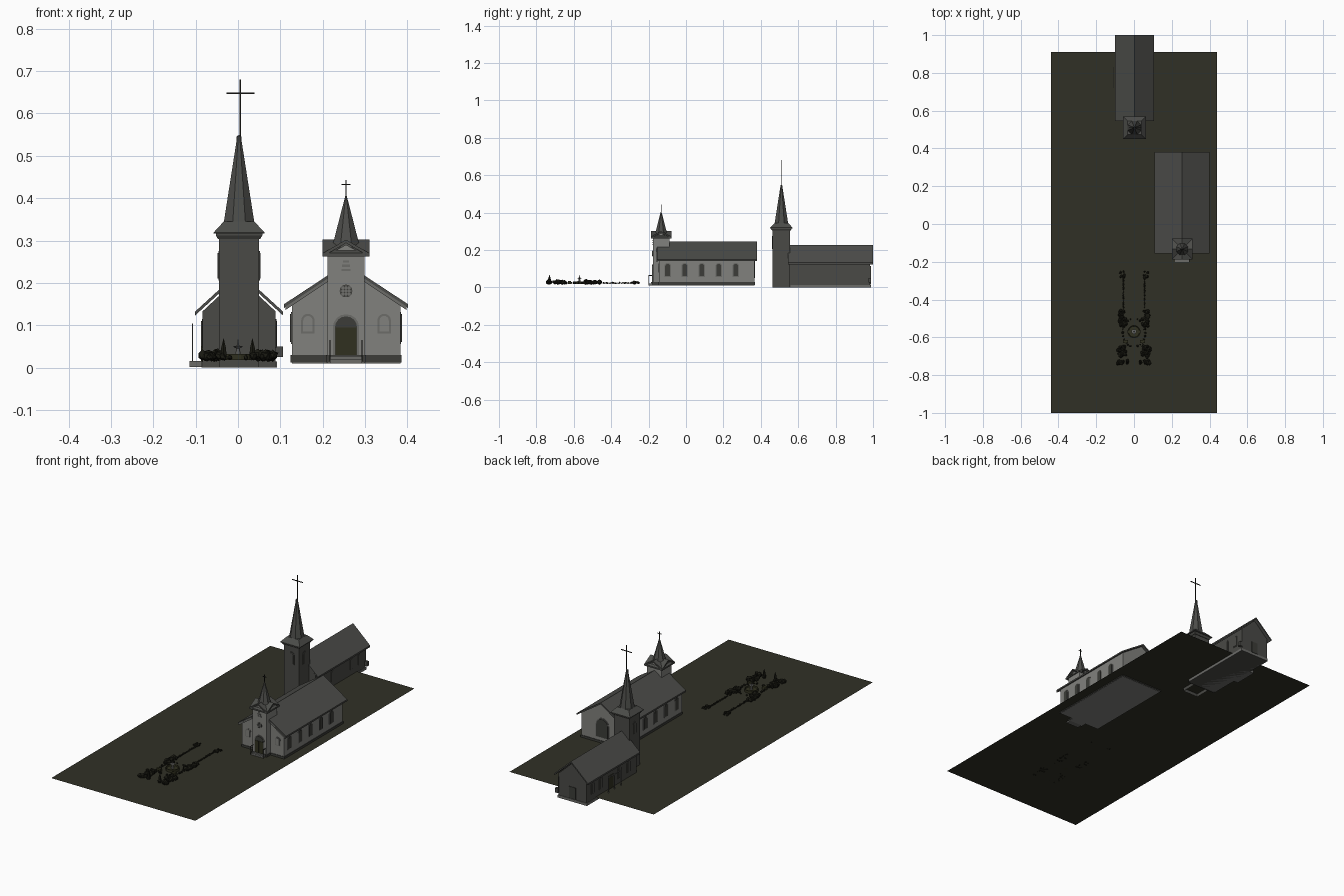
import bpy, bmesh, math, random
from mathutils import Vector

random.seed(4)
if "Cube" in bpy.data.objects:
    bpy.data.objects.remove(bpy.data.objects["Cube"], do_unlink=True)


def material(name, r, g, b):
    m = bpy.data.materials.new(name)
    m.use_nodes = True
    m.diffuse_color = (r, g, b, 1)
    m.node_tree.nodes["Principled BSDF"].inputs["Base Color"].default_value = (r, g, b, 1)
    return m


GRASS = material("dark grass", .030, .030, .019)
PALE = material("pale wall", .22, .22, .205)
TRIM = material("grey trim", .15, .15, .14)
ROOF = material("grey roof", .072, .073, .067)
STONE = material("dark wall", .068, .068, .061)
GLASS = material("window glass", .045, .046, .040)
DOOR = material("olive wood", .030, .030, .014)
HEDGE = material("hedge", .010, .010, .006)
IRON = material("iron", .012, .012, .010)


def finish(name, bm, mat):
    bmesh.ops.recalc_face_normals(bm, faces=bm.faces)
    me = bpy.data.meshes.new(name)
    bm.to_mesh(me)
    bm.free()
    me.materials.append(mat)
    ob = bpy.data.objects.new(name, me)
    bpy.context.collection.objects.link(ob)
    return ob


def prism(name, mat, axis, profile, a, b, bottom=True):
    """Extrude a 2D outline along an axis from a to b."""
    def put(p, d):
        return {"x": (d, p[0], p[1]), "y": (p[0], d, p[1]), "z": (p[0], p[1], d)}[axis]
    bm = bmesh.new()
    lo = [bm.verts.new(put(p, a)) for p in profile]
    hi = [bm.verts.new(put(p, b)) for p in profile]
    if bottom:
        bm.faces.new(lo)
    bm.faces.new(hi)
    for i in range(len(lo)):
        j = (i + 1) % len(lo)
        bm.faces.new((lo[i], lo[j], hi[j], hi[i]))
    return finish(name, bm, mat)


def box(name, mat, x0, x1, y0, y1, z0, z1, bottom=True):
    return prism(name, mat, "z", [(x0, y0), (x1, y0), (x1, y1), (x0, y1)], z0, z1, bottom)


def gable_wall(name, mat, axis, c, half, base, eave, ridge, a, b):
    prism(name, mat, axis, [(c - half, base), (c + half, base), (c + half, eave),
                            (c, ridge), (c - half, eave)], a, b)


def gable_roof(name, mat, axis, c, half, eave, ridge, thick, a, b):
    prism(name, mat, axis, [(c - half, eave), (c, ridge), (c + half, eave),
                            (c + half, eave - thick), (c, ridge - thick),
                            (c - half, eave - thick)], a, b)


def arch(c, half, z0, z1):
    spring = z1 - half
    curve = [(c + half * math.cos(t * math.pi / 8), spring + half * math.sin(t * math.pi / 8))
             for t in range(9)]
    return [(c - half, z0), (c + half, z0)] + curve


def window(name, axis, c, half, z0, z1, face, out, frame=TRIM, glass=GLASS):
    """Arched plate with a surrounding frame, standing just off a wall."""
    d = math.copysign(1, out)
    prism(name + "_frame", frame, axis, arch(c, half + .005, z0 - .004, z1 + .005), face - d * .002, face + d * .002)
    prism(name, glass, axis, arch(c, half, z0, z1), face, face + d * .004)


def loft(name, mat, cx, cy, rings, sides):
    """Stack of regular rings (half width, height); zero width closes to a point."""
    bm = bmesh.new()
    prev = None
    for r, z in rings:
        rad = r / math.cos(math.pi / sides)
        n = sides if r > 0 else 1
        ring = [bm.verts.new((cx + rad * math.cos((i + .5) * math.tau / sides),
                              cy + rad * math.sin((i + .5) * math.tau / sides), z)) for i in range(n)]
        if prev is None:
            bm.faces.new(ring)
        else:
            for i in range(sides):
                j = (i + 1) % sides
                top = [ring[0]] if n == 1 else [ring[j], ring[i]]
                bm.faces.new([prev[i], prev[j]] + top)
        prev = ring
    if len(prev) > 1:
        bm.faces.new(prev)
    return finish(name, bm, mat)


def cross(name, x, y, z0, z1, arm_z, arm, t):
    box(name + "_post", IRON, x - t, x + t, y - t, y + t, z0, z1)
    box(name + "_arm", IRON, x - arm, x + arm, y - t, y + t, arm_z - t, arm_z + t)


# Lawn: a single sheet
bm = bmesh.new()
bm.faces.new([bm.verts.new(p) for p in ((-.44, -1, .018), (.44, -1, .018), (.44, .91, .018), (-.44, .91, .018))])
finish("lawn", bm, GRASS)

# Pale chapel: hall, roof and foundation
CX = .255
gable_wall("chapel_hall", PALE, "y", CX, .128, .01, .152, .236, -.145, .365)
gable_roof("chapel_roof", ROOF, "y", CX, .146, .15, .246, .009, -.155, .38)
gable_roof("chapel_verge", TRIM, "y", CX, .143, .144, .239, .008, -.157, -.152)
box("chapel_foundation", GLASS, CX - .131, CX + .131, -.148, .368, .012, .03)
for side in (-1, 1):
    wall = CX + side * .128
    for i in range(5):
        window("chapel_side_window", "x", -.098 + i * .091, .013, .06, .126, wall, side)
    c = CX + side * .09
    window("chapel_front_window", "y", c, .011, .085, .122, -.145, -1, TRIM, PALE)
window("chapel_back_window", "y", CX, .035, .05, .15, .365, 1)

# Chapel bell tower with its door, round window and louvres
TY = -.133
box("chapel_tower", PALE, CX - .044, CX + .044, TY - .044, TY + .044, .01, .268)
box("chapel_tower_foundation", GLASS, CX - .047, CX + .047, TY - .047, TY, .012, .03)
window("chapel_door", "y", CX, .026, .03, .121, TY - .044, -1, TRIM, GLASS)
for side in (-1, 1):
    x = CX + side * .0125
    box("chapel_door_leaf", DOOR, x - .012, x + .012, TY - .05, TY - .046, .03, .095)
wheel = [(CX + .015 * math.cos(i * math.tau / 16), .181 + .015 * math.sin(i * math.tau / 16)) for i in range(16)]
prism("round_window", GLASS, "y", wheel, TY - .046, TY - .042)
for k in (-1, 0, 1):
    box("round_window_bar", PALE, CX + k * .007 - .001, CX + k * .007 + .001, TY - .048, TY - .045, .168, .194)
    box("round_window_rail", PALE, CX - .013, CX + .013, TY - .048, TY - .045, .180 + k * .007, .182 + k * .007)
for k in range(3):
    w = .011 - k * .002
    box("louvre", TRIM, CX - w, CX + w, TY - .047, TY - .043, .228 + k * .01, .233 + k * .01)

# Crossed gables, spire and cross above the bell tower
for axis, c, d in (("y", CX, TY), ("x", TY, CX)):
    gable_wall("belfry_gable", PALE, axis, c, .044, .25, .266, .29, d - .044, d + .044)
    gable_roof("belfry_roof", ROOF, axis, c, .055, .27, .302, .008, d - .055, d + .055)
loft("chapel_spire", ROOF, CX, TY, [(.034, .28), (.0, .412)], 8)
cross("chapel_cross", CX, TY, .40, .443, .432, .011, .0015)

# Chapel steps and handrails
for k in range(2):
    box("chapel_step", TRIM, CX - .038, CX + .038, -.2 + k * .012, -.17, .01, .02 + k * .008)
for side in (-1, 1):
    x = CX + side * .038
    box("handrail", IRON, x - .001, x + .001, -.201, -.178, .062, .065)
    for y in (-.2, -.18):
        box("handrail_post", IRON, x - .001, x + .001, y - .001, y + .001, .015, .065)

# Dark church: nave, roof and side porch slab
NX = .0025
gable_wall("church_nave", STONE, "y", NX, .086, .0, .133, .213, .55, .985)
gable_roof("church_roof", ROOF, "y", NX, .104, .132, .227, .009, .545, 1.0)
box("church_plinth", TRIM, NX - .089, NX + .089, .56, .988, 0, .014)
box("side_porch_slab", TRIM, -.115, -.08, .71, .84, .002, .016)
box("side_porch_rail", TRIM, -.109, -.106, .72, .83, .098, .104)
for y in (.722, .775, .828):
    box("side_porch_post", TRIM, -.109, -.106, y - .002, y + .002, .016, .1)
box("side_door", DOOR, -.087, -.083, .755, .795, .016, .09)
for side in (-1, 1):
    for y in (.62, .70, .86, .93):
        window("nave_window", "x", y, .011, .05, .11, NX + side * .086, side, STONE, STONE)
box("back_door", GLASS, NX - .02, NX + .02, .984, .988, .016, .08)
box("rear_vent", STONE, .088, .106, .975, .99, .025, .05)
box("rear_drain", STONE, .087, .091, .983, .988, .03, .115)

# Church tower, open underneath, with flared spire and tall cross
SY = .51
box("church_tower", STONE, NX - .047, NX + .047, SY - .047, SY + .047, 0, .312, bottom=False)
loft("tower_cornice", STONE, NX, SY, [(.05, .304), (.055, .312), (.055, .318)], 4)
loft("spire_skirt", ROOF, NX, SY, [(.06, .316), (.06, .319), (.036, .345)], 4)
loft("church_spire", ROOF, NX, SY, [(.036, .343), (.006, .535), (.006, .545), (0, .55)], 8)
for side in (-1, 1):
    window("tower_window", "x", SY, .012, .21, .27, NX + side * .047, side, STONE, STONE)
window("tower_window_front", "y", NX, .012, .21, .27, SY - .047, -1, STONE, STONE)
cross("church_cross", NX + .003, SY, .54, .68, .648, .033, .0018)


# Formal garden: clumps of hedge mirrored about the path
def clumps(name, points, low, high):
    bm = bmesh.new()
    for x, y in points:
        for side in (-1, 1):
            r = random.uniform(low, high)
            made = bmesh.ops.create_icosphere(bm, subdivisions=1, radius=r)["verts"]
            move = Vector((side * x, y, .02 + r * random.uniform(.5, .9)))
            for v in made:
                v.co = v.co * random.uniform(.7, 1.25) + move
    finish(name, bm, HEDGE)


def scatter(n, x0, x1, y0, y1):
    return [(random.uniform(x0, x1), random.uniform(y0, y1)) for _ in range(n)]


clumps("far_shrubs", scatter(10, .05, .075, -.285, -.25), .005, .009)
clumps("path_edging", [(.056, -.29 - i * .008) for i in range(20)], .003, .006)
clumps("middle_hedge", scatter(34, .045, .078, -.545, -.455), .007, .013)
clumps("near_hedge", scatter(34, .045, .085, -.74, -.645), .007, .013)
clumps("circle_hedge", [(.06 * math.cos(a / 4), -.575 + .075 * math.sin(a / 4)) for a in range(-5, 6)], .004, .008)
clumps("tall_shrubs", [(.034, -.725), (.036, -.735)], .008, .01)
for side in (-1, 1):
    loft("pointed_shrub", HEDGE, side * .034, -.73, [(.007, .018), (.006, .045), (0, .07)], 6)
    box("garden_bench", DOOR, side * .045 - .012, side * .045 + .012, -.63, -.615, .018, .035)

# Fountain in the middle of the garden
loft("fountain_basin", DOOR, 0, -.57, [(.034, .018), (.034, .032), (.03, .032), (.028, .026)], 16)
loft("fountain_column", TRIM, 0, -.57, [(.008, .024), (.004, .045), (.012, .05), (.003, .052), (0, .07)], 8)
